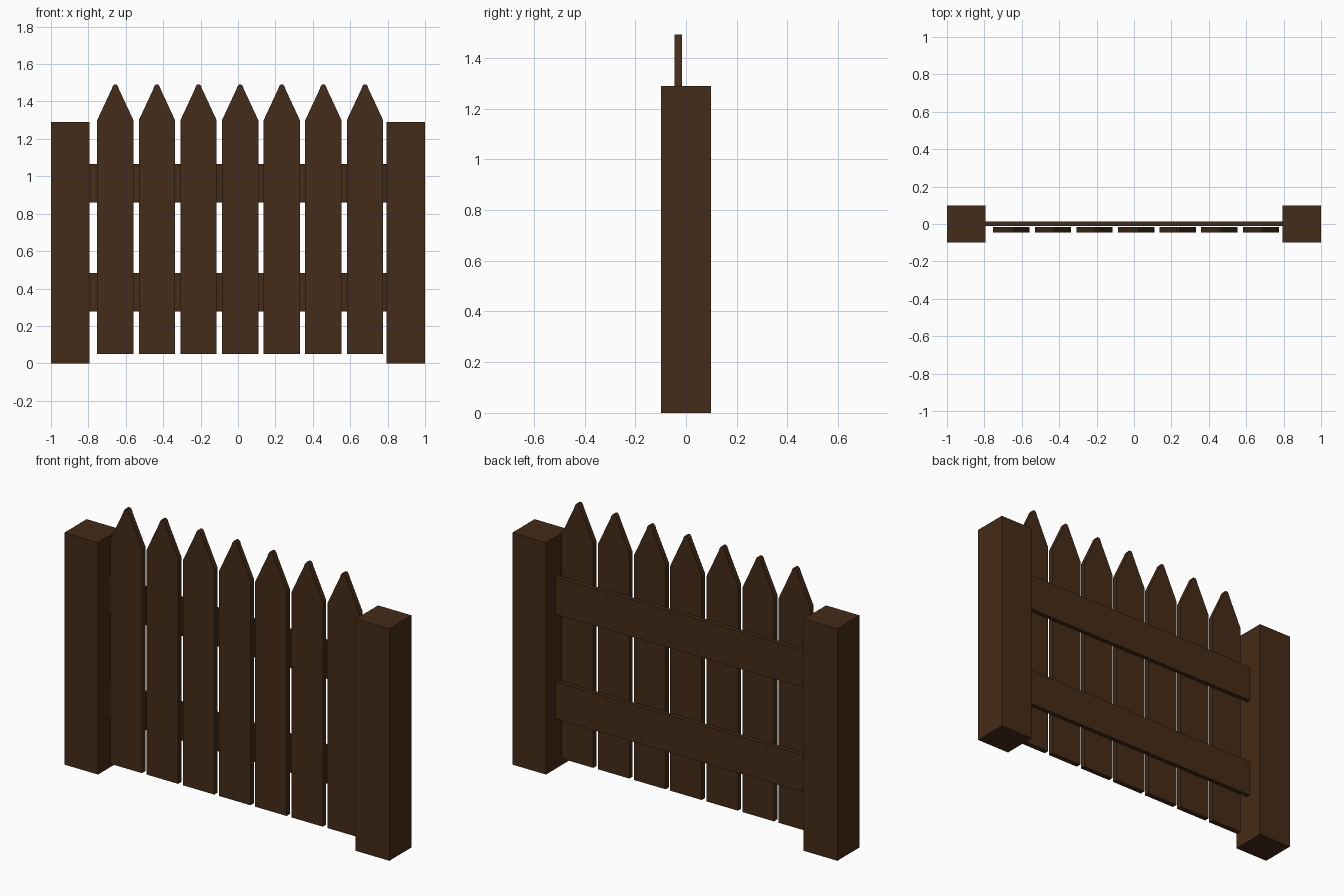
import bpy
import bmesh

if "Cube" in bpy.data.objects:
    bpy.data.objects.remove(bpy.data.objects["Cube"])

wood = bpy.data.materials.new("dark_wood")
wood.diffuse_color = (0.06, 0.025, 0.009, 1)
wood.use_nodes = True
wood.node_tree.nodes["Principled BSDF"].inputs["Base Color"].default_value = wood.diffuse_color


def extrude_profile(name, profile, y0, y1):
    """Extrude a closed x-z outline from y0 to y1."""
    bm = bmesh.new()
    face = bm.faces.new([bm.verts.new((x, y0, z)) for x, z in profile])
    ext = bmesh.ops.extrude_face_region(bm, geom=[face])
    new_verts = [g for g in ext["geom"] if isinstance(g, bmesh.types.BMVert)]
    bmesh.ops.translate(bm, verts=new_verts, vec=(0, y1 - y0, 0))
    bmesh.ops.recalc_face_normals(bm, faces=bm.faces)
    mesh = bpy.data.meshes.new(name)
    bm.to_mesh(mesh)
    bm.free()
    mesh.materials.append(wood)
    obj = bpy.data.objects.new(name, mesh)
    bpy.context.collection.objects.link(obj)
    return obj


def board(name, x0, x1, y0, y1, z0, z1):
    return extrude_profile(name, [(x0, z0), (x1, z0), (x1, z1), (x0, z1)], y0, y1)


# Square end posts
board("left_post", -1.0, -0.793, -0.098, 0.098, 0, 1.29)
board("right_post", 0.793, 1.0, -0.098, 0.098, 0, 1.29)

# Horizontal rails behind the pickets
board("lower_rail", -0.8, 0.8, -0.01, 0.013, 0.277, 0.484)
board("upper_rail", -0.8, 0.8, -0.01, 0.013, 0.859, 1.066)

# Pointed pickets with blunted tips
half = [(0.097, 0.05), (0.097, 1.30), (0.020, 1.465), (0.014, 1.482), (0.006, 1.492)]
outline = half + [(-x, z) for x, z in reversed(half)]
for i in range(7):
    cx = -0.656 + 0.2225 * i
    extrude_profile(f"picket_{i + 1}", [(cx + x, z) for x, z in outline], -0.045, -0.016)
